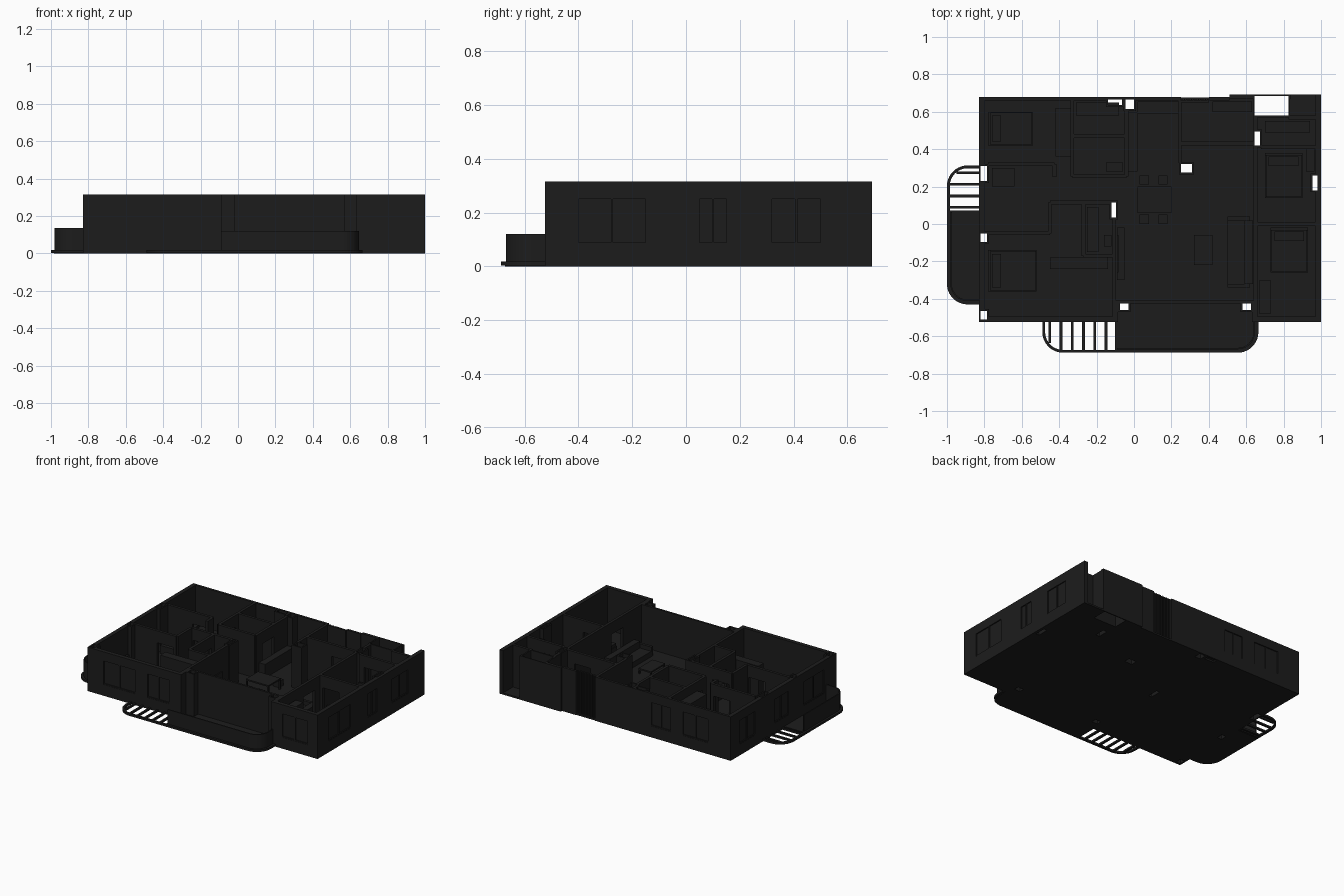
import bpy, bmesh, math

if "Cube" in bpy.data.objects:
    bpy.data.objects.remove(bpy.data.objects["Cube"])

H = 0.315
black = bpy.data.materials.new("black")
black.diffuse_color = (0.012, 0.012, 0.012, 1)
black.use_nodes = True
black.node_tree.nodes["Principled BSDF"].inputs["Base Color"].default_value = black.diffuse_color


def finish(name, bm):
    bmesh.ops.recalc_face_normals(bm, faces=bm.faces)
    me = bpy.data.meshes.new(name)
    bm.to_mesh(me)
    bm.free()
    ob = bpy.data.objects.new(name, me)
    me.materials.append(black)
    bpy.context.collection.objects.link(ob)
    return ob


def boxes(name, items):
    """items: (x0, x1, y0, y1, z0, z1)"""
    bm = bmesh.new()
    for x0, x1, y0, y1, z0, z1 in items:
        vs = bmesh.ops.create_cube(bm, size=1)["verts"]
        for v in vs:
            v.co.x = x1 if v.co.x > 0 else x0
            v.co.y = y1 if v.co.y > 0 else y0
            v.co.z = z1 if v.co.z > 0 else z0
    return finish(name, bm)


def cut(ob, cutter):
    m = ob.modifiers.new("cut", "BOOLEAN")
    m.object, m.operation, m.solver, m.use_self = cutter, "DIFFERENCE", "EXACT", True
    bpy.context.view_layer.objects.active = ob
    bpy.ops.object.modifier_apply(modifier=m.name)


# vertical shafts and hollow columns, open from top to bottom
shafts = [(-.14, -.065, .635, .665), (-.045, 0, .615, .665), (.645, .825, .58, .685),
          (.645, .675, .42, .495), (.25, .31, .275, .32), (.955, .98, .18, .26),
          (-.12, -.095, .035, .115), (-.82, -.785, .23, .31), (-.82, -.785, -.095, -.05),
          (-.82, -.785, -.51, -.465), (-.075, -.03, -.46, -.425), (.58, .625, -.46, -.425)]
cutter = boxes("shaft_cutter", [s + (-.1, .5) for s in shafts])
cutter.hide_render = True

# floor slab, with a wider strip at the back right
floor = boxes("floor", [(-.83, 1, -.525, .675, 0, .012), (.51, 1, .6, .692, 0, .012)])
cut(floor, cutter)

# outer walls; the front one steps back behind the balcony
T = .03
outer = [(-.83, -.83 + T, -.525, .678), (1 - T, 1, -.525, .692),
         (-.83, -.09, -.525, -.525 + T), (.64, 1, -.525, -.525 + T),
         (-.115, -.085, -.525, -.41), (.63, .66, -.525, -.41),
         (-.09, .64, -.425, -.41), (-.83, .25, .66, .678),
         (.40, .51, .66, .678), (.51, .84, .67, .692), (.825, 1, .56, .58)]
outer += [(a - .01, b + .01, c - .01, min(d + .01, .692)) for a, b, c, d in shafts]
walls = boxes("outer_walls", [w + (0, H) for w in outer])
cut(walls, cutter)

# windows: recess in the wall face with a mullioned pane
wins = [(-.70, -.45, "f"), (-.35, -.18, "f"), (.72, .92, "f"),
        (-.40, -.15, "r"), (.05, .15, "r"), (.32, .50, "r"),
        (-.38, -.15, "l"), (.02, .18, "l"), (.40, .58, "l"),
        (-.65, -.45, "b"), (-.35, -.2, "b")]
planes = {"f": -.525, "r": 1, "l": -.83, "b": .678}


def on_side(a, b, side, d0, d1, z0, z1):
    p = planes[side]
    s = -1 if side in "rb" else 1
    lo, hi = sorted((p + s * d0, p + s * d1))
    return (a, b, lo, hi, z0, z1) if side in "fb" else (lo, hi, a, b, z0, z1)


recess = boxes("window_cutter", [on_side(a, b, s, -.01, .008, .08, .25) for a, b, s in wins])
cut(walls, recess)
bars = []
for a, b, s in wins:
    m = (a + b) / 2
    bars += [on_side(m - .004, m + .004, s, .002, .012, .08, .25),
             on_side(a, b, s, .002, .012, .08, .088)]
boxes("window_bars", bars)
for c in (cutter, recess):
    bpy.data.objects.remove(c)

# louvred entrance screen in the back wall
boxes("back_screen", [(.25, .40, .650, .660, 0, H)] +
      [(.254 + i * .0125, .260 + i * .0125, .658, .667, 0, H) for i in range(12)])

# inner walls; a door gap gets a lintel above it
inner, t = [], .01


def wall(axis, p, a, b, door=None):
    parts = [(a, b, 0, H)]
    if door:
        parts = [(a, door, 0, H), (door, door + .13, .23, H), (door + .13, b, 0, H)]
    for u, v, z0, z1 in parts:
        inner.append((u, v, p - t, p + t, z0, z1) if axis == "x" else (p - t, p + t, u, v, z0, z1))


wall("y", -.105, -.42, .03)
wall("x", .115, -.45, -.12, -.43)
wall("y", -.27, -.17, .11, -.06)
wall("x", -.17, -.27, -.10)
wall("x", -.05, -.78, -.45, -.60)
wall("y", -.45, -.05, .115)
wall("x", .32, -.78, -.425, -.58)
wall("y", -.425, .25, .32)
wall("x", .255, -.33, -.04)
wall("y", -.33, .255, .66, .30)
wall("y", -.04, .255, .61, .32)
wall("x", .47, -.33, -.04)
wall("x", .43, .25, .64, .45)
wall("y", .245, .33, .66)
wall("y", .65, -.41, .42, -.20)
wall("y", .65, .50, .57)
wall("x", 0, .66, .97, .68)
wall("x", .41, .68, .97, .72)
boxes("inner_walls", inner)


# furniture helpers
def bed(name, x0, x1, y0, y1, side):
    parts = [(x0, x1, y0, y1, .012, .05), (x0 + .005, x1 - .005, y0 + .005, y1 - .005, .05, .07)]
    if side == "x":
        parts += [(x0 - .01, x0 + .005, y0, y1, .012, .13),
                  (x0 + .01, x0 + .06, y0 + .02, y1 - .02, .07, .085)]
    else:
        parts += [(x0, x1, y1 - .005, y1 + .01, .012, .13),
                  (x0 + .02, x1 - .02, y1 - .06, y1 - .01, .07, .085)]
    boxes(name, parts)


def table(name, x0, x1, y0, y1, h):
    legs = [(x, x + .01, y, y + .01, .012, h) for x in (x0, x1 - .01) for y in (y0, y1 - .01)]
    boxes(name, legs + [(x0, x1, y0, y1, h - .01, h)])


bed("left_bed", -.77, -.52, -.36, -.14, "x")
bed("right_bed", .73, .93, -.26, -.03, "y")
bed("corner_bed", -.77, -.54, .42, .60, "x")
bed("side_bed", .70, .90, .14, .37, "y")
boxes("wardrobes", [(-.45, -.14, -.24, -.18, .012, .25), (-.42, -.34, .36, .62, .012, .25),
                    (.67, .73, -.48, -.30, .012, .25), (.92, .965, .28, .40, .012, .25)])
boxes("kitchen_units", [(.02, .24, .59, .655, .012, .11), (-.03, .02, .28, .60, .012, .11),
                        (.42, .63, .60, .655, .012, .11)])
boxes("bathroom_fittings", [(-.25, -.19, -.15, .09, .012, .07), (-.16, -.12, -.12, -.06, .012, .06),
                            (-.31, -.08, .58, .65, .012, .07), (-.15, -.06, .28, .33, .012, .10),
                            (.70, .94, .49, .55, .012, .07), (-.76, -.64, .20, .30, .012, .07)])
boxes("sofa", [(.50, .62, -.32, .02, .012, .05), (.59, .635, -.32, .02, .05, .10),
               (.50, .62, -.34, -.32, .012, .08), (.50, .62, .02, .04, .012, .08)])
table("coffee_table", .32, .42, -.22, -.06, .05)
table("dining_table", .02, .20, .06, .20, .09)
boxes("dining_chairs", [(x, x + .05, y, y + .05, .012, .055) for x in (.03, .13) for y in (0, .21)])
boxes("media_unit", [(-.09, -.05, -.30, -.02, .012, .05), (-.09, -.083, -.26, -.06, .07, .16)])


# balcony outline: u runs along the wall, d away from it, with rounded outer corners
def outline(a0, a1, depth, r, lo=-9, hi=9):
    pts = [(a0, 0)]
    for cx, start in ((a0 + r, 180), (a1 - r, 270)):
        for i in range(11):
            w = math.radians(start + 9 * i)
            pts.append((cx + r * math.cos(w), depth - r - r * math.sin(w)))
    pts.append((a1, 0))
    kept = [p for p in pts if lo <= p[0] <= hi]
    if lo > a0:
        kept = [(lo, depth)] + kept
    if hi < a1:
        kept.append((hi, depth))
    return kept


def front(u, d):
    return u, -.525 - d


def left(u, d):
    return -.83 - d, u


def slab(name, pts, place, z0, z1):
    bm = bmesh.new()
    f = bm.faces.new([bm.verts.new((*place(*p), z0)) for p in pts])
    top = bmesh.ops.extrude_face_region(bm, geom=[f])["geom"]
    bmesh.ops.translate(bm, vec=(0, 0, z1 - z0), verts=[g for g in top if isinstance(g, bmesh.types.BMVert)])
    return finish(name, bm)


def strip(name, outer_pts, inner_pts, place, z0, z1):
    return slab(name, outer_pts + inner_pts[::-1], place, z0, z1)


def balcony(tag, place, a0, a1, depth, lo, hi, rail_h, slats):
    w, r = .015, .11
    solid = outline(a0 + w, a1 - w, depth - w, r - w, lo, hi)
    ends = ([(lo, 0)] if lo > a0 else []) + solid + ([(hi, 0)] if hi < a1 else [])
    slab(tag + "_balcony_floor", ends, place, 0, .015)
    strip(tag + "_balcony_rim", outline(a0, a1, depth, r),
          outline(a0 + w, a1 - w, depth - w, r - w), place, .003, .018)
    g, k = .018, .026
    strip(tag + "_balcony_railing", outline(a0 + g, a1 - g, depth - g, r - g, lo, hi),
          outline(a0 + k, a1 - k, depth - k, r - k, lo, hi), place, .01, rail_h)
    items = []
    for s, d in slats:
        p, q = place(s - .007, -.005), place(s + .007, d)
        items.append((min(p[0], q[0]), max(p[0], q[0]), min(p[1], q[1]), max(p[1], q[1]), .003, .016))
    boxes(tag + "_balcony_slats", items)


balcony("front", front, -.49, .665, .163, -.09, 9, .12,
        [(-.45, .11)] + [(-.39 + .06 * i, .155) for i in range(5)] + [(-.095, .155)])
balcony("left", left, -.43, .313, .17, -9, .065, .135,
        [(.275, .12), (.212, .16), (.15, .16), (.09, .16), (.065, .16)])
